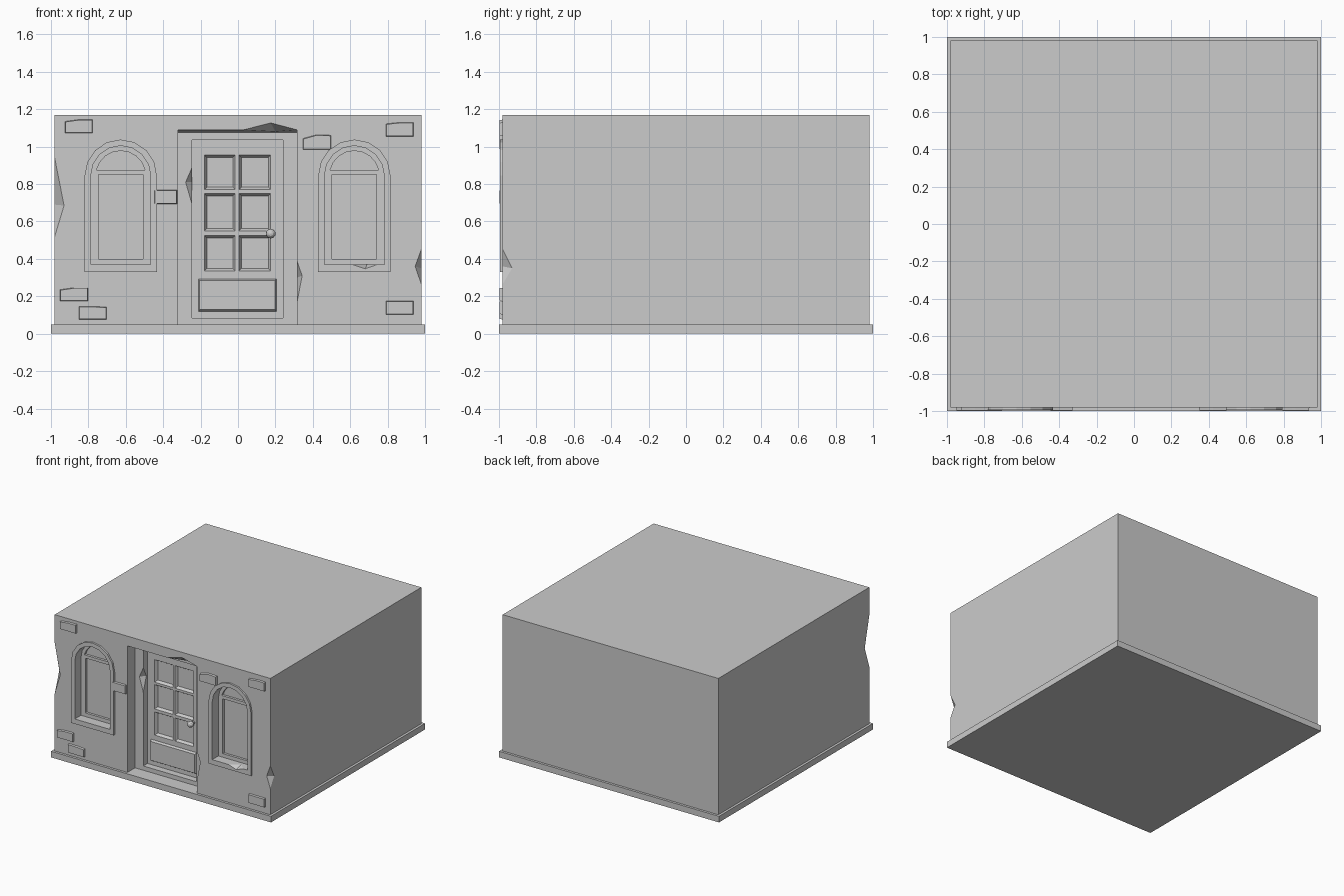
import bpy, bmesh, math
from mathutils import Vector

if "Cube" in bpy.data.objects:
    bpy.data.objects.remove(bpy.data.objects["Cube"])


def hull(name, pts, bevel=0):
    """Convex solid through a set of points, with flat faces merged."""
    bm = bmesh.new()
    for p in pts:
        bm.verts.new(p)
    r = bmesh.ops.convex_hull(bm, input=bm.verts[:])
    junk = [v for v in bm.verts if not v.link_faces]
    bmesh.ops.delete(bm, geom=junk, context='VERTS')
    bmesh.ops.dissolve_limit(bm, angle_limit=0.01, verts=bm.verts[:], edges=bm.edges[:])
    bmesh.ops.recalc_face_normals(bm, faces=bm.faces[:])
    me = bpy.data.meshes.new(name)
    bm.to_mesh(me)
    bm.free()
    ob = bpy.data.objects.new(name, me)
    bpy.context.collection.objects.link(ob)
    return ob


def loft(name, front, y0, back, y1):
    return hull(name, [(x, y0, z) for x, z in front] + [(x, y1, z) for x, z in back])


def rect(x0, x1, z0, z1, grow=0.0):
    return [(x0 - grow, z0 - grow), (x1 + grow, z0 - grow),
            (x1 + grow, z1 + grow), (x0 - grow, z1 + grow)]


def box(name, x0, x1, y0, y1, z0, z1):
    return loft(name, rect(x0, x1, z0, z1), y0, rect(x0, x1, z0, z1), y1)


def arc(cx, r, start=0.0):
    angles = [start + (math.pi - 2 * start) * i / 8 for i in range(9)]
    return [(cx + r * math.cos(a), 0.845 + r * math.sin(a)) for a in angles]


def arch(cx, half, z0):
    return [(cx - half, z0), (cx + half, z0)] + arc(cx, half)


def cut(targets, cutter):
    cutter.hide_render = True
    for ob in targets:
        m = ob.modifiers.new("cut", 'BOOLEAN')
        m.operation, m.solver, m.object = 'DIFFERENCE', 'EXACT', cutter
        bpy.context.view_layer.objects.active = ob
        bpy.ops.object.modifier_apply(modifier=m.name)
    bpy.data.objects.remove(cutter)


def chip(targets, a, b, p, q):
    """Knock a splinter out of edge a-b, reaching p and q on its two faces."""
    a, b, p, q = map(Vector, (a, b, p, q))
    mid = (a + b) / 2
    cut(targets, hull("chip_cutter", [a, b, p, q, mid - (p + q - 2 * mid) * 0.5]))


# Base slab and main block
box("base_slab", -1, 1, -1, 1, 0, 0.05)
body = box("building_body", -0.98, 0.98, -0.98, 0.98, 0.05, 1.17)

# Doorway recess with sloped ceiling, then the door opening
profile = [(-1.08, 0.03), (-0.88, 0.03), (-0.88, 1.075), (-1.08, 1.105)]
cut([body], hull("doorway_cutter", [(x, y, z) for x in (-0.32, 0.315) for y, z in profile]))
cut([body], box("door_cutter", -0.245, 0.24, -0.93, -0.825, 0.085, 1.035))

# Six sunken door panes
for x0, x1 in ((-0.18, -0.015), (0.005, 0.175)):
    for z0, z1 in ((0.77, 0.955), (0.55, 0.75), (0.335, 0.525)):
        cut([body], loft("pane_cutter", rect(x0, x1, z0, z1, 0.006), -0.835,
                         rect(x0, x1, z0, z1, -0.013), -0.803))

# Raised lower door panel
loft("door_panel", [(-0.205, 0.13), (0.198, 0.13), (0.198, 0.285), (-0.205, 0.285)], -0.845,
     rect(-0.215, 0.21, 0.112, 0.297), -0.815)

# Door knob on a short stem
bpy.ops.mesh.primitive_uv_sphere_add(segments=10, ring_count=6, radius=0.026,
                                     location=(0.175, -0.865, 0.535), rotation=(math.pi / 2, 0, 0))
bpy.context.object.name = "door_knob"
bpy.ops.mesh.primitive_cylinder_add(vertices=8, radius=0.012, depth=0.05,
                                    location=(0.175, -0.838, 0.535), rotation=(math.pi / 2, 0, 0))
bpy.context.object.name = "knob_stem"

# Arched windows: raised surround, deep reveal, sunken glass
frames = []
for side, cx in (("left", -0.627), ("right", 0.622)):
    outer = arch(cx, 0.193, 0.33)
    frame = loft(side + "_window_surround", outer, -0.995, outer, -0.95)
    frames.append(frame)
    inner = arch(cx, 0.16, 0.37)
    cut([body, frame], loft("window_cutter", inner, -1.1, inner, -0.915))
    for shape in (rect(cx - 0.12, cx + 0.118, 0.4, 0.85), arc(cx, 0.133, 0.227)):
        cut([body], loft("glass_cutter", shape, -0.93, shape, -0.895))

# Chipped edges
chip([body], (-0.98, -0.98, 0.52), (-0.98, -0.98, 0.94), (-0.93, -0.98, 0.685), (-0.98, -0.92, 0.69))
chip([body], (0.98, -0.98, 0.265), (0.98, -0.98, 0.45), (0.947, -0.98, 0.36), (0.98, -0.93, 0.35))
chip([body], (0.03, -0.98, 1.09), (0.315, -0.98, 1.09), (0.175, -0.98, 1.127), (0.2, -0.92, 1.081))
chip([body], (0.315, -0.98, 0.165), (0.315, -0.98, 0.39), (0.343, -0.98, 0.31), (0.315, -0.92, 0.3))
chip([body], (-0.245, -0.88, 0.69), (-0.245, -0.88, 0.89), (-0.28, -0.88, 0.81), (-0.245, -0.84, 0.81))
chip([body, frames[1]], (0.61, -0.995, 0.37), (0.745, -0.995, 0.37), (0.68, -0.995, 0.347), (0.69, -0.94, 0.37))

# Exposed wall bricks: x range, z range, droop of left and right top corners
bricks = [(-0.927, -0.775, 1.07, 1.147, 0.01, 0), (-0.953, -0.8, 0.172, 0.248, 0.01, 0),
          (-0.853, -0.7, 0.074, 0.149, 0, 0.005), (0.788, 0.94, 1.053, 1.132, 0.008, 0),
          (0.788, 0.94, 0.1, 0.177, 0, 0), (0.345, 0.5, 0.982, 1.066, 0.02, 0.003),
          (-0.45, -0.325, 0.692, 0.77, 0, 0)]
for i, (x0, x1, z0, z1, dl, dr) in enumerate(bricks):
    def face(g):
        return [(x0 + g, z0 + g), (x1 - g, z0 + g), (x1 - g, z1 - dr - g),
                ((x0 + x1) / 2, z1 - g), (x0 + g, z1 - dl - g)]
    loft("wall_brick_%d" % (i + 1), face(0.005), -0.997, face(0), -0.965)
